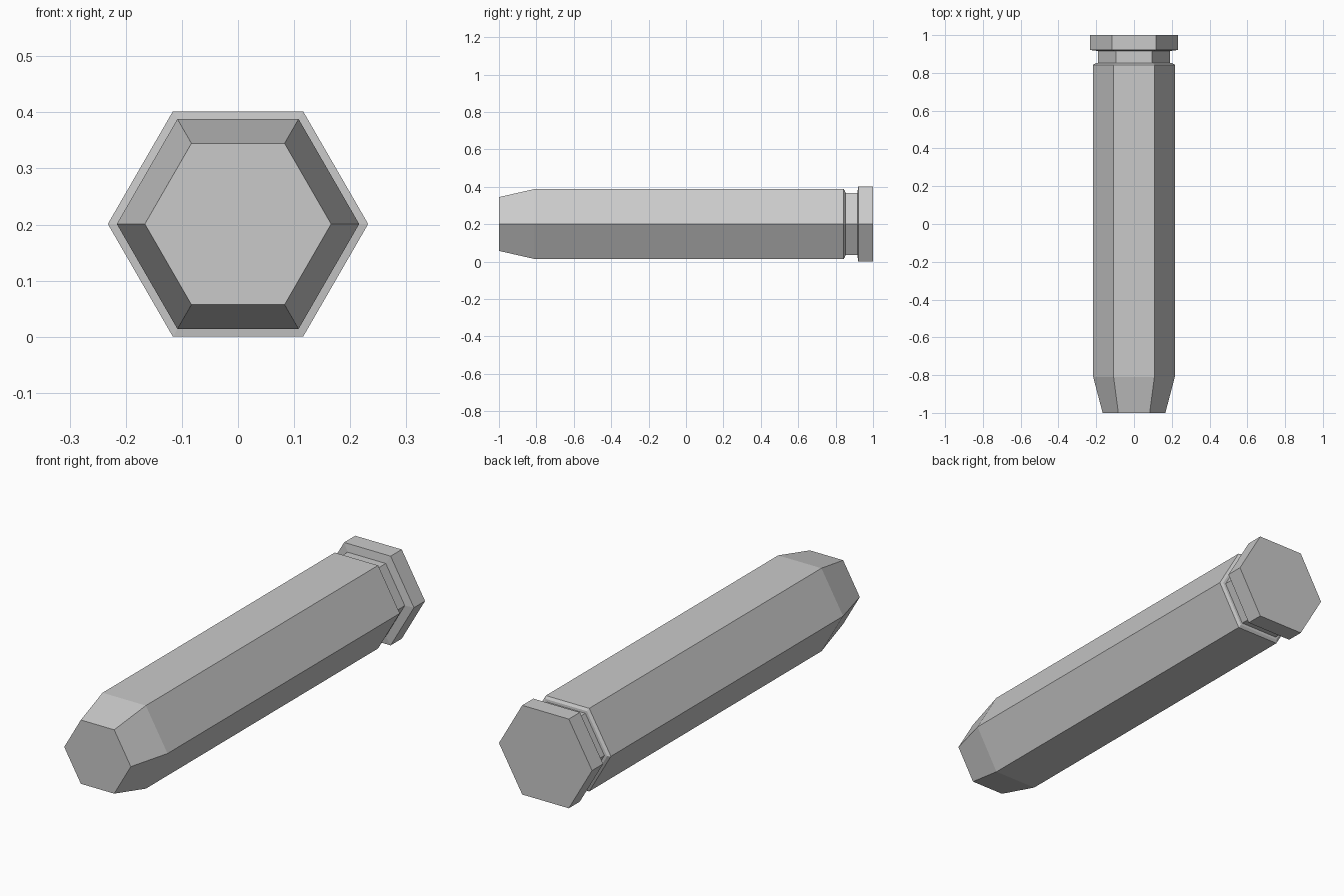
import bpy
import bmesh
from math import sin, cos, pi

cube = bpy.data.objects.get("Cube")
if cube:
    bpy.data.objects.remove(cube, do_unlink=True)

SIDES = 6
CENTRE_Z = 0.201

# Single light grey finish
grey = bpy.data.materials.new("light grey")
grey.use_nodes = True
colour = (0.59, 0.59, 0.59, 1)
grey.diffuse_color = colour
grey.node_tree.nodes["Principled BSDF"].inputs["Base Color"].default_value = colour


def hex_loft(name, profile):
    """Loft hexagons along y from (y, corner radius) pairs and cap both ends."""
    bm = bmesh.new()
    rings = []
    for y, r in profile:
        angles = [2 * pi * i / SIDES for i in range(SIDES)]
        rings.append([bm.verts.new((r * cos(a), y, CENTRE_Z + r * sin(a))) for a in angles])
    for near, far in zip(rings, rings[1:]):
        for i in range(SIDES):
            j = (i + 1) % SIDES
            bm.faces.new((near[i], near[j], far[j], far[i]))
    bm.faces.new(rings[0])
    bm.faces.new(rings[-1])
    bmesh.ops.recalc_face_normals(bm, faces=bm.faces)
    mesh = bpy.data.meshes.new(name)
    bm.to_mesh(mesh)
    bm.free()
    mesh.materials.append(grey)
    obj = bpy.data.objects.new(name, mesh)
    bpy.context.collection.objects.link(obj)
    return obj


# Tapered shaft, recessed neck and wider end flange in one continuous solid
hex_loft("hexagonal_pin", [
    (-1.0, 0.166),    # blunt tip
    (-0.81, 0.216),   # end of taper
    (0.843, 0.216),   # shaft end
    (0.851, 0.203),   # small chamfer
    (0.852, 0.19),    # neck start
    (0.916, 0.19),    # neck end
    (0.921, 0.232),   # flange start
    (1.0, 0.232),     # flange end
])
